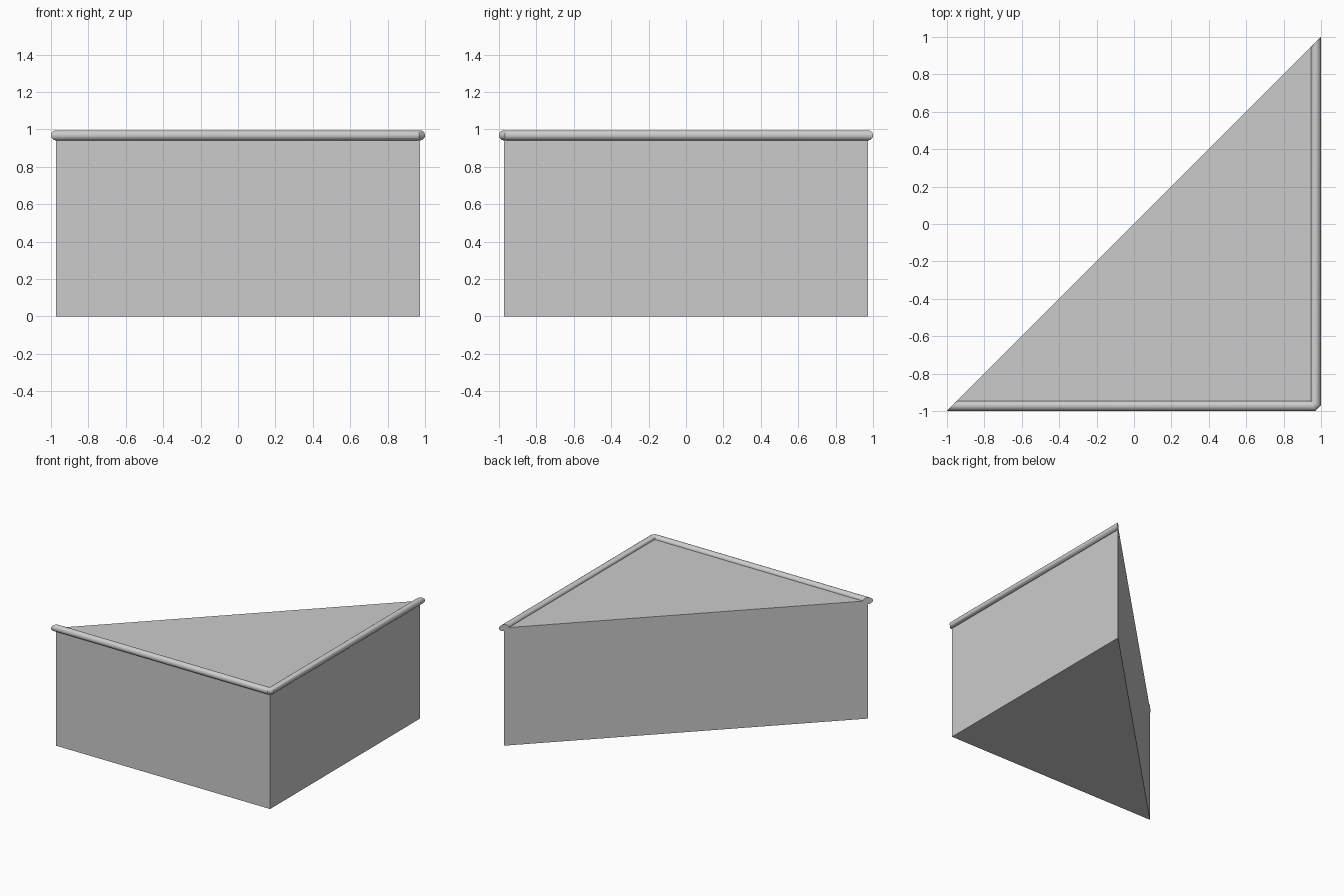
import bpy, bmesh, math

if "Cube" in bpy.data.objects:
    bpy.data.objects.remove(bpy.data.objects["Cube"])

E = 0.973      # half width of the body
TOP = 0.968    # body top and rail centre height
R = 0.027      # rail radius
C = 0.015      # corner chamfer of the rail path
SIDES = 24


def make_object(name, bm):
    bmesh.ops.recalc_face_normals(bm, faces=bm.faces)
    mesh = bpy.data.meshes.new(name)
    bm.to_mesh(mesh)
    bm.free()
    obj = bpy.data.objects.new(name, mesh)
    bpy.context.collection.objects.link(obj)
    return obj


# Triangular body
bm = bmesh.new()
base = bm.faces.new([bm.verts.new(p) for p in ((-E, -E, 0), (E, -E, 0), (E, E, 0))])
ext = bmesh.ops.extrude_face_region(bm, geom=[base], use_keep_orig=True)
bmesh.ops.translate(bm, vec=(0, 0, TOP),
                    verts=[g for g in ext["geom"] if isinstance(g, bmesh.types.BMVert)])
make_object("triangular_body", bm)

# Round rail along the two short sides: path point and outward mitre vector
T = math.tan(math.radians(22.5))
path = [((-E, -E), (-1, -1)), ((E - C, -E), (T, -1)),
        ((E, -E + C), (1, -T)), ((E, E), (1, 1))]
bm = bmesh.new()
rings = []
for (x, y), (mx, my) in path:
    ring = []
    for i in range(SIDES):
        a = 2 * math.pi * i / SIDES
        d = R * math.cos(a)
        ring.append(bm.verts.new((x + mx * d, y + my * d, TOP + R * math.sin(a))))
    rings.append(ring)
for r0, r1 in zip(rings, rings[1:]):
    for i in range(SIDES):
        j = (i + 1) % SIDES
        bm.faces.new((r0[i], r0[j], r1[j], r1[i]))
bm.faces.new(rings[0])
bm.faces.new(rings[-1])
rail = make_object("edge_rail", bm)
bpy.context.view_layer.objects.active = rail
rail.select_set(True)
bpy.ops.object.shade_smooth_by_angle(angle=math.radians(30))
